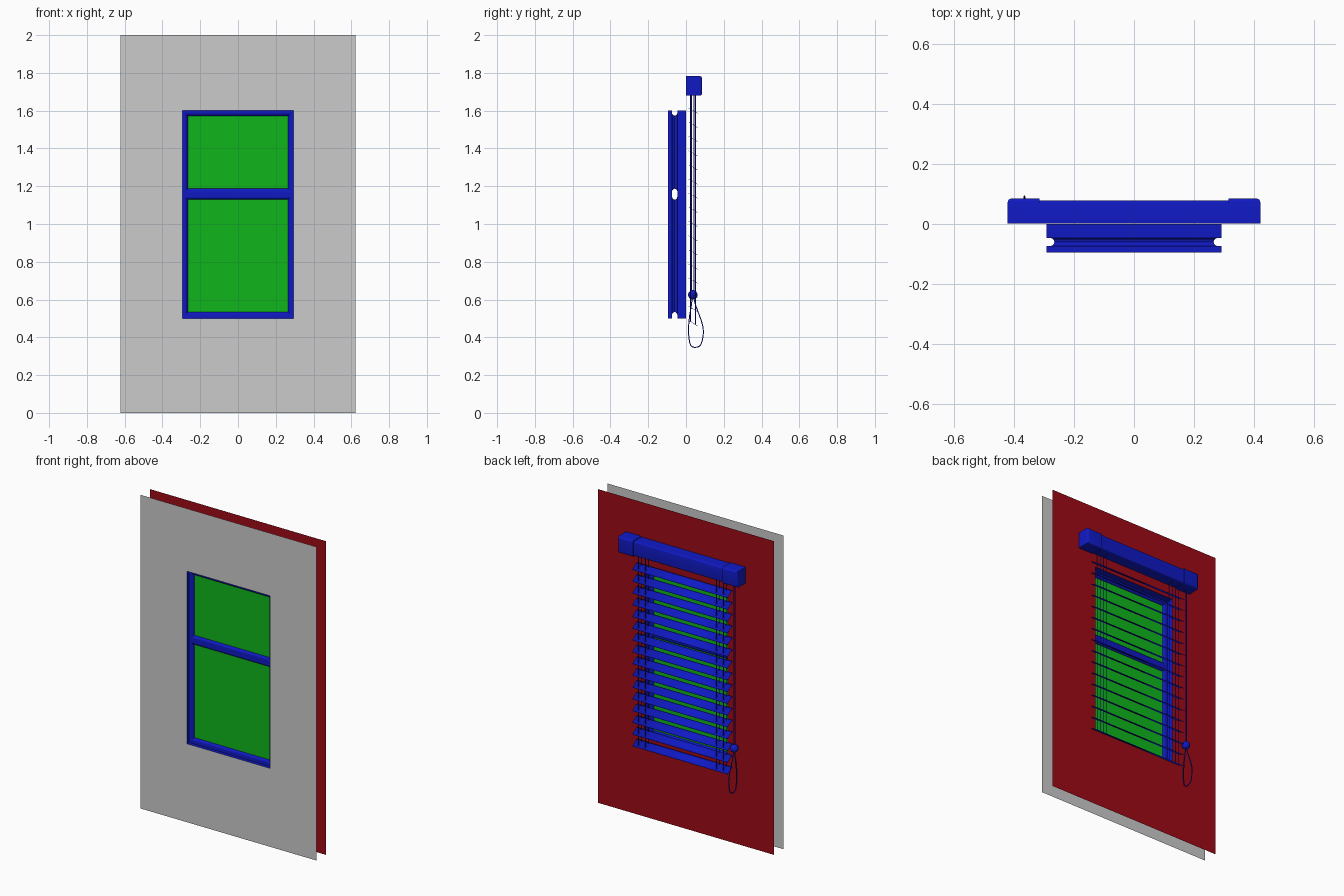
import bpy, bmesh

if "Cube" in bpy.data.objects:
    bpy.data.objects.remove(bpy.data.objects["Cube"])

def mat(name, c):
    m = bpy.data.materials.new(name)
    m.diffuse_color = (*c, 1)
    m.use_nodes = True
    m.node_tree.nodes["Principled BSDF"].inputs["Base Color"].default_value = m.diffuse_color
    return m

BLUE = mat("blue", (0.005, 0.01, 0.55))
RED = mat("red", (0.35, 0.003, 0.008))
GREEN = mat("green", (0.005, 0.47, 0.012))

def finish(name, bm, m=None):
    me = bpy.data.meshes.new(name)
    bmesh.ops.remove_doubles(bm, verts=bm.verts, dist=1e-5)
    bmesh.ops.recalc_face_normals(bm, faces=bm.faces)
    bm.to_mesh(me)
    bm.free()
    ob = bpy.data.objects.new(name, me)
    bpy.context.collection.objects.link(ob)
    if m:
        me.materials.append(m)
    return ob

def plate(bm, y, xs, zs, holes):
    """Upright grid of quads at depth y, skipping the hole cells."""
    for i in range(len(xs) - 1):
        for j in range(len(zs) - 1):
            if (i, j) not in holes:
                bm.faces.new([bm.verts.new((xs[a], y, zs[b])) for a, b in
                              ((i, j), (i + 1, j), (i + 1, j + 1), (i, j + 1))])

def sleeve(bm, rect, profile):
    """Sweep (inset, y) profile points around a rectangle."""
    x, z0, z1 = rect
    rings = [[bm.verts.new(p) for p in ((-x + i, y, z0 + i), (x - i, y, z0 + i),
                                        (x - i, y, z1 - i), (-x + i, y, z1 - i))]
             for i, y in profile]
    for a, b in zip(rings, rings[1:]):
        for k in range(4):
            n = (k + 1) % 4
            bm.faces.new((a[k], a[n], b[n], b[k]))

# Two thin wall sheets with the window opening
W, Z0, Z1 = 0.293, 0.5, 1.6
YF, YB = -0.095, 0.0
for name, y, m in (("outer_wall", YF, None), ("inner_wall", YB, RED)):
    bm = bmesh.new()
    plate(bm, y, [-0.622, -W, W, 0.622], [0, Z0, Z1, 2], {(1, 1)})
    finish(name, bm, m)

# Window frame: reveals, hollow sash rails and bevelled pane surrounds
bm = bmesh.new()
SF, SB, GY = -0.074, -0.046, -0.06
sleeve(bm, (W, Z0, Z1), [(0, YF), (0, SF)])
sleeve(bm, (W, Z0, Z1), [(0, SB), (0, YB)])
e = 0.014
panes = [(0.28, 0.52, 1.143), (0.28, 1.173, 1.587)]
for y in (SF, SB):
    plate(bm, y, [-W, -0.28, 0.28, W], [Z0, 0.52, 1.143, 1.173, 1.587, Z1], {(1, 1), (1, 3)})
for p in panes:
    sleeve(bm, p, [(0, SF), (0.006, SF + 0.002), (0.012, GY - 0.006), (e, GY),
                   (0.012, GY + 0.006), (0.006, SB - 0.002), (0, SB)])
finish("window_frame", bm, BLUE)

# Glass panes
for k, (x, a, b) in enumerate(panes):
    bm = bmesh.new()
    plate(bm, GY, [-x + e, x - e], [a + e, b - e], set())
    finish(("lower_glass", "upper_glass")[k], bm, GREEN)

# Headrail and its rounded end caps, flat against the wall
def rail_box(name, x0, x1, y1, z0, z1, r, round_x=None):
    bm = bmesh.new()
    bmesh.ops.create_cube(bm, size=1)
    for v in bm.verts:
        v.co = (x1 if v.co.x > 0 else x0, y1 if v.co.y > 0 else 0.001,
                z1 if v.co.z > 0 else z0)
    edges = []
    for ed in bm.edges:
        p, q = (v.co for v in ed.verts)
        front = p.y > 0.01 and q.y > 0.01
        along_x = abs(p.x - q.x) > 1e-4
        at_end = round_x is not None and abs(p.x - round_x) < 1e-4 and abs(q.x - round_x) < 1e-4
        if front and (along_x or at_end):
            edges.append(ed)
    bmesh.ops.bevel(bm, geom=edges, offset=r, segments=4, profile=0.5, affect='EDGES')
    return finish(name, bm, BLUE)

smooth = [rail_box("headrail", -0.32, 0.32, 0.078, 1.685, 1.778, 0.008)]
smooth.append(rail_box("end_cap_right", 0.315, 0.422, 0.085, 1.68, 1.783, 0.012, 0.422))
smooth.append(rail_box("end_cap_left", -0.422, -0.315, 0.085, 1.68, 1.783, 0.012, -0.422))

# Tilted slats, slightly crowned
bm = bmesh.new()
SECTION = [(0.013, 0.013), (0.025, 0.0085), (0.037, 0.001), (0.049, -0.0065), (0.061, -0.0145)]
for i in range(16):
    z = 1.6 - i * 0.075
    rows = [[bm.verts.new((x, y, z + d)) for x in (-0.336, 0.336)] for y, d in SECTION]
    for a, b in zip(rows, rows[1:]):
        bm.faces.new((a[0], a[1], b[1], b[0]))
slats = finish("slats", bm, BLUE)
mod = slats.modifiers.new("thickness", 'SOLIDIFY')
mod.thickness = 0.002
mod.offset = 0
smooth.append(slats)

# Cords as bevelled curves turned into meshes
def cord(name, paths, r, kind='POLY'):
    cu = bpy.data.curves.new(name, 'CURVE')
    cu.dimensions = '3D'
    cu.bevel_depth = r
    cu.bevel_resolution = 1
    cu.use_fill_caps = True
    for pts in paths:
        s = cu.splines.new(kind)
        s.points.add(len(pts) - 1)
        for p, c in zip(s.points, pts):
            p.co = (*c, 1)
        if kind == 'NURBS':
            s.order_u = 3
            s.use_endpoint_u = True
            s.resolution_u = 4
    cu.materials.append(BLUE)
    ob = bpy.data.objects.new(name, cu)
    bpy.context.collection.objects.link(ob)
    bpy.ops.object.select_all(action='DESELECT')
    bpy.context.view_layer.objects.active = ob
    ob.select_set(True)
    bpy.ops.object.convert(target='MESH')
    smooth.append(bpy.context.object)

cord("ladder_cords", [[(x, y, 1.69), (x, y, zb)] for x in (-0.3, -0.25, 0.25, 0.3)
                      for y, zb in ((0.023, 0.485), (0.05, 0.467))], 0.0025)
PX = -0.366
cord("pull_cords", [[(PX, y, 1.69), (PX, y, 0.62)] for y in (0.03, 0.042)], 0.0028)
loop = [(0.034, 0.625), (0.031, 0.58), (0.016, 0.5), (0.012, 0.42), (0.022, 0.352), (0.05, 0.345),
        (0.08, 0.355), (0.094, 0.42), (0.088, 0.47), (0.062, 0.54), (0.044, 0.59), (0.04, 0.625)]
cord("pull_loop", [[(PX, y, z) for y, z in loop]], 0.003, 'NURBS')

# Cord bead
bm = bmesh.new()
bmesh.ops.create_uvsphere(bm, u_segments=20, v_segments=12, radius=0.025)
bmesh.ops.translate(bm, verts=bm.verts, vec=(PX, 0.036, 0.625))
smooth.append(finish("cord_bead", bm, BLUE))

bpy.ops.object.select_all(action='DESELECT')
for ob in smooth:
    ob.select_set(True)
bpy.context.view_layer.objects.active = smooth[0]
bpy.ops.object.shade_smooth_by_angle()
